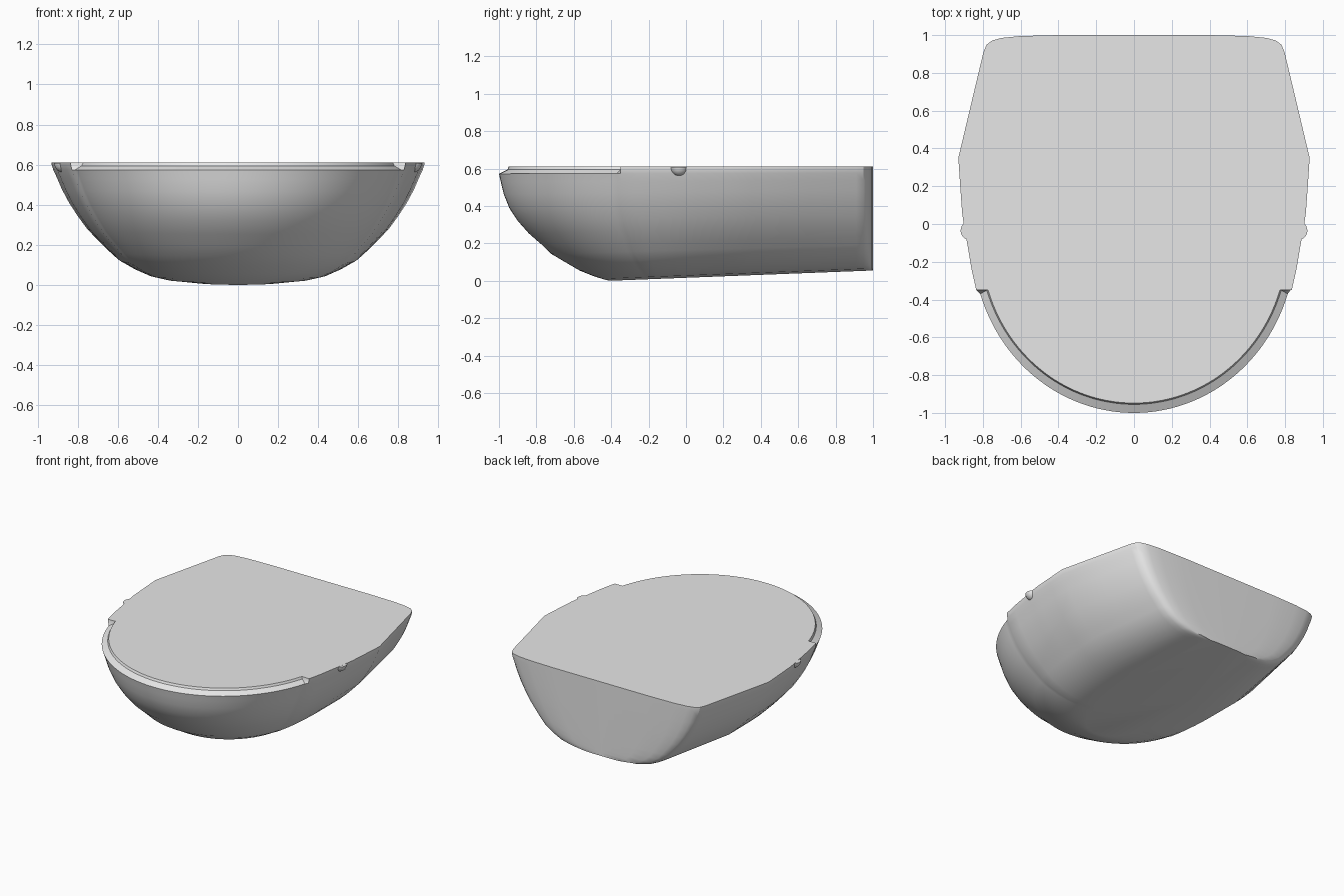
import bpy, bmesh, math
from mathutils import Vector

cube = bpy.data.objects.get("Cube")
if cube:
    bpy.data.objects.remove(cube, do_unlink=True)

TOP = 0.61
BOW_Y = -0.1      # where the bow ellipse starts
LIP_Y = -0.365    # where the lip ends

grey = bpy.data.materials.new("plain_grey")
grey.use_nodes = True
grey.diffuse_color = (0.8, 0.8, 0.8, 1)
grey.node_tree.nodes["Principled BSDF"].inputs["Base Color"].default_value = (0.8, 0.8, 0.8, 1)


def make_object(name, bm):
    bmesh.ops.recalc_face_normals(bm, faces=bm.faces)
    mesh = bpy.data.meshes.new(name)
    bm.to_mesh(mesh)
    bm.free()
    obj = bpy.data.objects.new(name, mesh)
    bpy.context.collection.objects.link(obj)
    mesh.materials.append(grey)
    bpy.ops.object.select_all(action='DESELECT')
    obj.select_set(True)
    bpy.context.view_layer.objects.active = obj
    bpy.ops.object.shade_smooth_by_angle(angle=math.radians(30))
    return obj


# Plan outline of the rim, stern to bow on the +x side, then mirrored
half = [(0, 1), (0.4, 1), (0.6, 0.995), (0.7, 0.985), (0.75, 0.972), (0.78, 0.95),
        (0.797, 0.91), (0.86, 0.645), (0.93, 0.35), (0.92, 0.2), (0.91, 0.06),
        (0.895, -0.04), (0.88, -0.12), (0.86, -0.24), (0.835, -0.35)]
start = math.asin(0.3)
for i in range(29):
    a = start + (math.pi / 2 - start) * i / 28
    half.append((0.86 * math.cos(a), BOW_Y - 0.9 * math.sin(a)))
half[-1] = (0, -1)
outline = [Vector(p) for p in half] + [Vector((-x, y)) for x, y in half[-2:0:-1]]
count = len(outline)


def inset(i, amount):
    """Outline point moved inward, only along the lip."""
    p = outline[i]
    if p.y > LIP_Y:
        return p.copy()
    t = (outline[(i + 1) % count] - outline[i - 1]).normalized()
    return p + Vector((t.y, -t.x)) * amount


# Hull levels: height fraction, width scale, foremost y
levels = [(0, 0.25, -0.41), (0.02, 0.4, -0.45), (0.05, 0.49, -0.5), (0.1, 0.565, -0.57),
          (0.17, 0.645, -0.64), (0.25, 0.7, -0.72), (0.33, 0.75, -0.77), (0.43, 0.81, -0.84),
          (0.54, 0.86, -0.9), (0.65, 0.905, -0.945), (0.77, 0.945, -0.975),
          (0.87, 0.972, -0.99), (0.94, 0.992, -1)]

bm = bmesh.new()
rings = []
for s, k, front in levels:
    ring = []
    for p in outline:
        y = p.y
        if y < BOW_Y:
            y = BOW_Y + (y - BOW_Y) * (front - BOW_Y) / (-1 - BOW_Y)
        keel = 0.055 * (y + 0.41) / 1.41
        ring.append(bm.verts.new((p.x * k, y, keel + s * (TOP - keel))))
    rings.append(ring)

# Lip ledge at the bow, then the deck edge above it
for amount, lip_z, z in ((0.045, 0.594, 0.6), (0.052, TOP, TOP)):
    ring = []
    for i in range(count):
        p = inset(i, amount)
        ring.append(bm.verts.new((p.x, p.y, lip_z if outline[i].y < LIP_Y else z)))
    rings.append(ring)

for low, high in zip(rings, rings[1:]):
    for i in range(count):
        j = (i + 1) % count
        bm.faces.new((low[i], low[j], high[j], high[i]))
bm.faces.new(rings[0])
bm.faces.new(rings[-1])
make_object("hull", bm)

# Small half-round knobs on each side under the rim
for side, name in ((1, "left_knob"), (-1, "right_knob")):
    bm = bmesh.new()
    bmesh.ops.create_uvsphere(bm, u_segments=24, v_segments=12, radius=0.05)
    geom = bm.verts[:] + bm.edges[:] + bm.faces[:]
    bmesh.ops.bisect_plane(bm, geom=geom, plane_co=(0, 0, 0), plane_no=(0, 0, 1), clear_outer=True)
    bmesh.ops.holes_fill(bm, edges=[e for e in bm.edges if e.is_boundary])
    bmesh.ops.translate(bm, verts=bm.verts, vec=(side * 0.868, -0.035, TOP - 0.001))
    make_object(name, bm)
